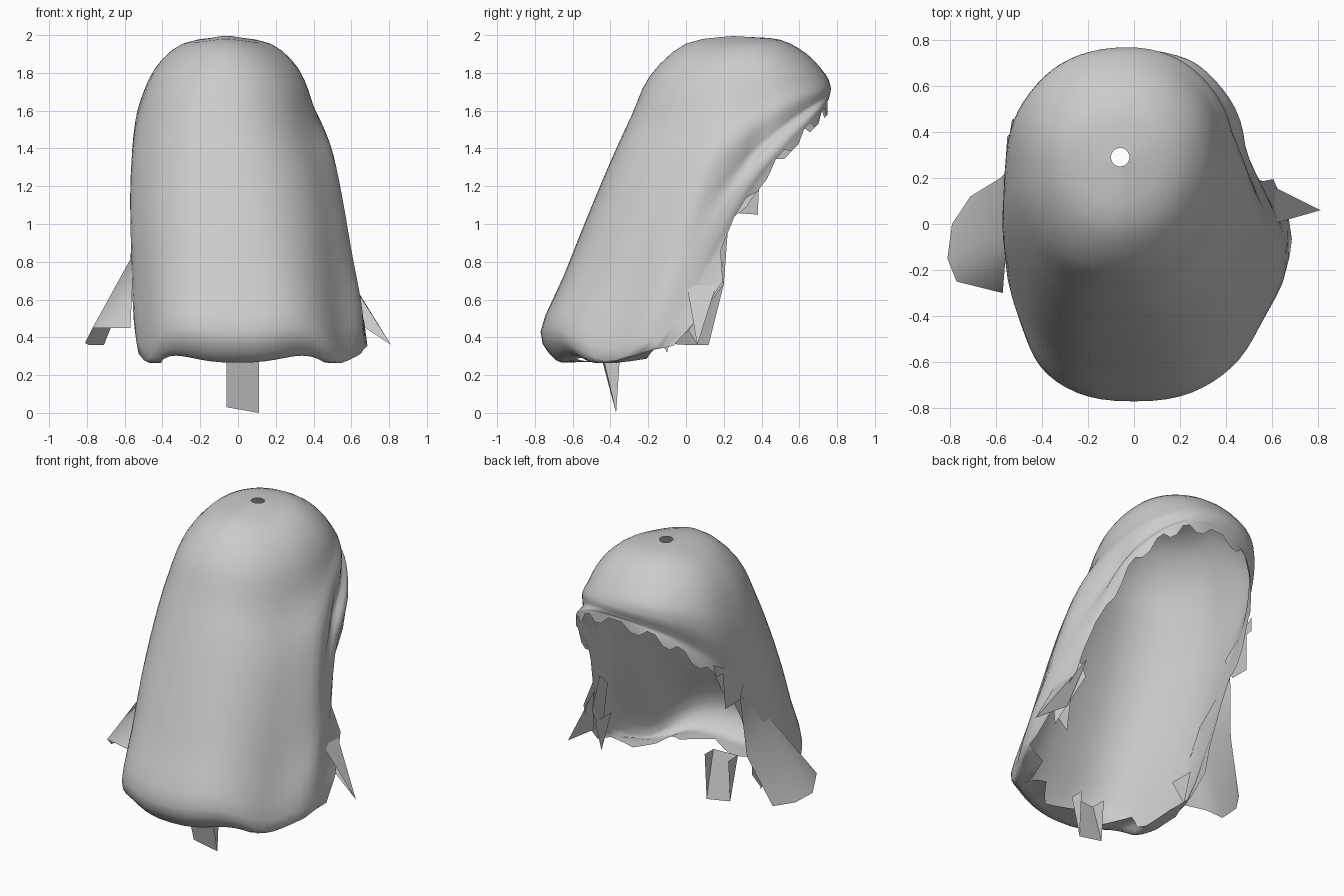
import bpy, math
from math import sin, cos, pi, exp

cube = bpy.data.objects.get("Cube")
if cube:
    bpy.data.objects.remove(cube)

grey = bpy.data.materials.new("light_grey")
grey.use_nodes = True
COLOUR = (0.6, 0.6, 0.6, 1)
grey.diffuse_color = COLOUR
grey.node_tree.nodes["Principled BSDF"].inputs["Base Color"].default_value = COLOUR


def make(name, verts, faces, smooth=False):
    mesh = bpy.data.meshes.new(name)
    mesh.from_pydata(verts, [], faces)
    mesh.materials.append(grey)
    obj = bpy.data.objects.new(name, mesh)
    bpy.context.collection.objects.link(obj)
    for p in mesh.polygons:
        p.use_smooth = smooth


# Tilted rings from crown to hem: front y, front z, back y, back z, x min, x max, side sag
RINGS = [
    (0.25, 1.995, 0.33, 1.99, -0.10, -0.02, 0),
    (0.0, 1.955, 0.5, 1.975, -0.31, 0.19, 0.03),
    (-0.19, 1.785, 0.64, 1.9, -0.45, 0.33, 0.06),
    (-0.29, 1.57, 0.74, 1.79, -0.53, 0.41, 0.12),
    (-0.4, 1.33, 0.765, 1.73, -0.56, 0.50, 0.16),
    (-0.53, 1.02, 0.765, 1.70, -0.57, 0.55, 0.22),
    (-0.65, 0.72, 0.76, 1.68, -0.565, 0.59, 0.32),
    (-0.77, 0.43, 0.755, 1.66, -0.56, 0.63, 0.42),
    (-0.69, 0.28, 0.75, 1.65, -0.55, 0.63, 0.45),
    (-0.6, 0.27, 0.75, 1.63, -0.54, 0.61, 0.43),
]
SEG, SUB = 72, 3


def catmull(a, b, c, d, t):
    return 0.5 * (2*b + (c - a)*t + (2*a - 5*b + 4*c - d)*t*t + (3*b - a - 3*c + d)*t**3)


def smooth_rings():
    last = len(RINGS) - 1
    for i in range(last):
        keys = [RINGS[max(0, min(last, i + k))] for k in (-1, 0, 1, 2)]
        for s in range(SUB):
            yield i + s / SUB, [catmull(*v, s / SUB) for v in zip(*keys)]
    yield last, RINGS[last]


def power(v, e):
    return math.copysign(abs(v) ** e, v)


def clamp(v):
    return max(0, min(1, v))


# Hair shell, open at the crown and along the ragged hem
verts, faces = [], []
for level, (yf, zf, yb, zb, xl, xr, sag) in smooth_rings():
    drop = level / (len(RINGS) - 1)
    e = 1 - 0.25 * drop
    for j in range(SEG):
        a = 2 * pi * j / SEG
        fold = 1 + 0.015 * drop * sin(9 * a + 1) * abs(sin(a))
        x = (xl + xr) / 2 + (xr - xl) / 2 * power(sin(a), e) * fold
        s = (1 - power(cos(a), e)) / 2
        # Leaner back left side, fuller lower left corner, tucked lower right corner
        if sin(a) > 0:
            x -= 0.12 * clamp(3 * drop - 0.9) * sin(a) ** 0.5 * clamp(4 * s - 1.8)
            x += 0.09 * drop ** 4 * exp(-((s - 0.35) / 0.11) ** 2)
        else:
            x += 0.09 * drop ** 5 * exp(-((s - 0.25) / 0.18) ** 2)
        x -= 0.05 * drop * max(0, 1 - 2 * s)
        y = yf + (yb - yf) * s
        z = zf + (zb - zf) * s - sag * sin(pi * s ** 0.6) ** (1 + 3 * drop)
        z = max(z, 0.265 + 0.3 * max(0, y + 0.4))
        # Stepped fringe behind, pointed tips in front
        if drop == 1:
            if s > 0.5:
                z -= 0.05 * (j % 4 // 2)
            else:
                y += 0.04 * abs(j % 6 - 3)
        verts.append((x, y, z))
rows = len(verts) // SEG
for r in range(rows - 1):
    for j in range(SEG):
        k = (j + 1) % SEG
        faces.append((r*SEG + j, r*SEG + k, (r+1)*SEG + k, (r+1)*SEG + j))
make("hair_shell", verts, faces, True)

# Loose locks as thin single sheets
make("front_lock", [(-0.06, -0.45, 0.3), (0.11, -0.44, 0.3), (0.11, -0.37, 0), (-0.06, -0.37, 0.03),
                    (-0.06, -0.35, 0.3), (0.11, -0.35, 0.3)],
     [(0, 1, 2, 3), (0, 3, 4), (1, 5, 2)])
make("right_lock", [(-0.55, 0.23, 1.08), (-0.55, -0.05, 0.85), (-0.58, 0.2, 0.68), (-0.71, 0.12, 0.36),
                    (-0.79, 0, 0.36), (-0.81, -0.15, 0.37), (-0.77, -0.25, 0.45), (-0.57, -0.3, 0.45)],
     [(0, 2, 1), (2, 3, 4), (2, 4, 1), (1, 4, 5), (1, 5, 6), (1, 6, 7)], True)
make("right_flap", [(-0.52, 0.46, 1.36), (-0.55, 0.18, 1.2), (-0.56, 0.24, 1.06), (-0.55, 0.38, 1.05),
                    (-0.54, 0.39, 1.28), (-0.53, 0.45, 1.28)],
     [(0, 1, 2, 3, 4, 5)])
make("left_lock", [(0.54, 0.12, 0.88), (0.6, -0.05, 0.75), (0.54, 0.2, 0.68), (0.61, 0, 0.42)],
     [(0, 1, 2), (2, 1, 3)])
make("left_spike", [(0.53, 0.2, 0.8), (0.81, 0.06, 0.36), (0.6, 0, 0.7), (0.6, 0.1, 0.5)],
     [(0, 1, 2), (0, 1, 3)])
# Pointed wisps along the lower sides
for n, (x, y, z) in enumerate([(0.58, 0.06, 0.36), (-0.48, -0.1, 0.32)]):
    make(f"wisp_{n + 1}", [(x, y - 0.12, z + 0.2), (x, y + 0.05, z + 0.2), (x * 0.98, y, z)], [(0, 1, 2)])
